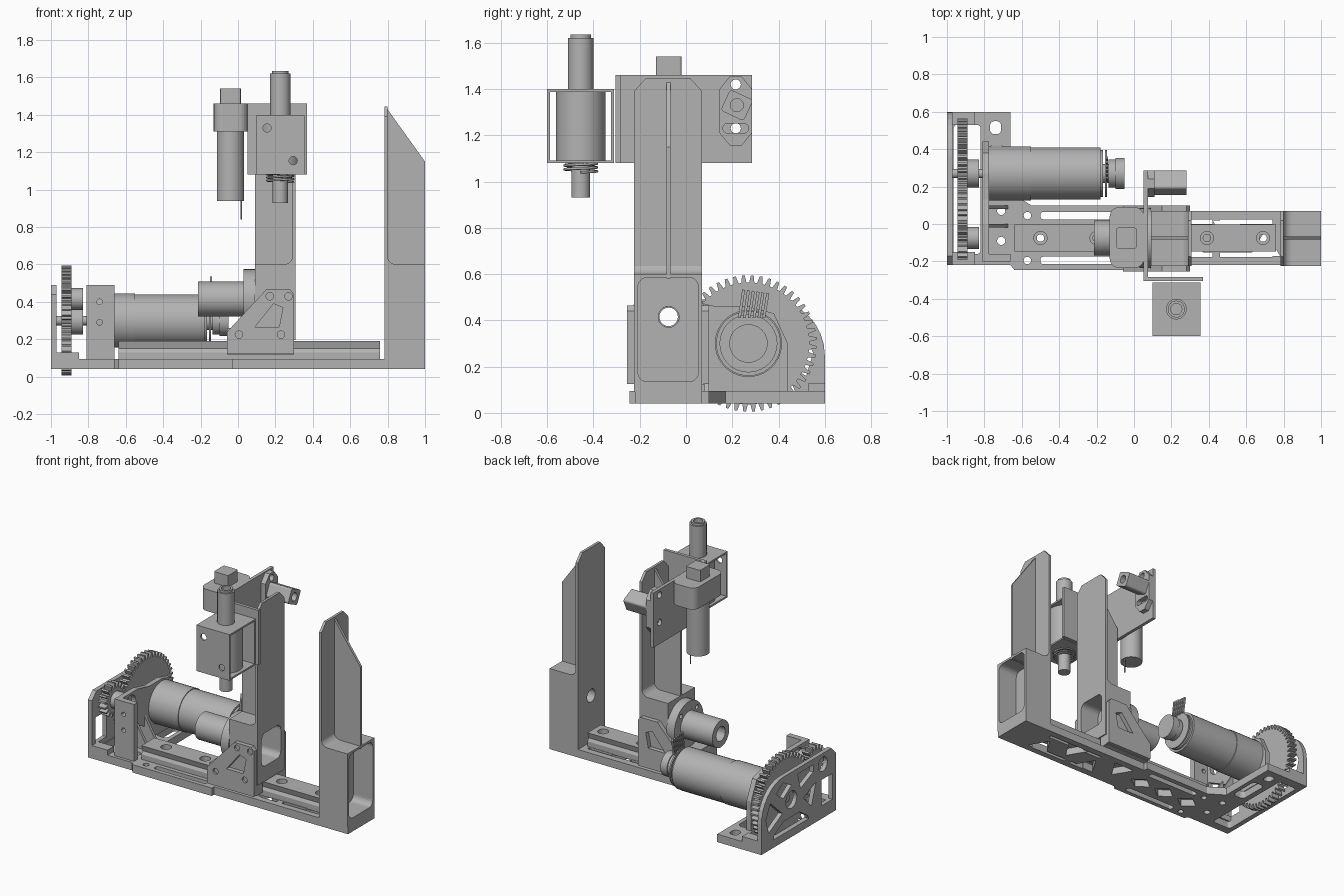
import bpy, bmesh
from math import sin, cos, pi, radians
from mathutils import Matrix, Vector

cube = bpy.data.objects.get("Cube")
if cube:
    bpy.data.objects.remove(cube)

grey = bpy.data.materials.new("machined grey")
grey.use_nodes = True
grey.diffuse_color = (0.45, 0.45, 0.45, 1)
grey.node_tree.nodes["Principled BSDF"].inputs["Base Color"].default_value = grey.diffuse_color


def finish(name, bm):
    bmesh.ops.recalc_face_normals(bm, faces=bm.faces[:])
    me = bpy.data.meshes.new(name)
    bm.to_mesh(me)
    bm.free()
    me.materials.append(grey)
    ob = bpy.data.objects.new(name, me)
    bpy.context.collection.objects.link(ob)
    return ob


def place(axis, u, v, w):
    return {"x": (w, u, v), "y": (u, w, v), "z": (u, v, w)}[axis]


def prism(name, pts, axis, a, b, cuts=()):
    """Extrude a flat outline along an axis from a to b, then remove the cutters."""
    bm = bmesh.new()
    lo = [bm.verts.new(place(axis, u, v, a)) for u, v in pts]
    hi = [bm.verts.new(place(axis, u, v, b)) for u, v in pts]
    bm.faces.new(lo)
    bm.faces.new(hi)
    for i in range(len(pts)):
        j = (i + 1) % len(pts)
        bm.faces.new((lo[i], lo[j], hi[j], hi[i]))
    return cut(finish(name, bm), cuts)


def cut(ob, cutters):
    if not cutters:
        return ob
    for c in cutters:
        mod = ob.modifiers.new("cut", "BOOLEAN")
        mod.operation, mod.object, mod.solver = "DIFFERENCE", c, "EXACT"
    bpy.context.view_layer.update()
    me = bpy.data.meshes.new_from_object(ob.evaluated_get(bpy.context.evaluated_depsgraph_get()))
    ob.modifiers.clear()
    ob.data = me
    for c in cutters:
        bpy.data.objects.remove(c)
    return ob


def rect(u0, u1, v0, v1, r=0.0, n=5):
    """Rectangle outline with optional rounded corners."""
    if not r:
        return [(u0, v0), (u1, v0), (u1, v1), (u0, v1)]
    corners = [(u1 - r, v1 - r), (u0 + r, v1 - r), (u0 + r, v0 + r), (u1 - r, v0 + r)]
    return [(cu + r * cos(pi / 2 * (k + i / n)), cv + r * sin(pi / 2 * (k + i / n)))
            for k, (cu, cv) in enumerate(corners) for i in range(n + 1)]


def ring(u, v, r, n=40):
    return [(u + r * cos(2 * pi * i / n), v + r * sin(2 * pi * i / n)) for i in range(n)]


def box(name, x0, x1, y0, y1, z0, z1, cuts=()):
    return prism(name, rect(x0, x1, y0, y1), "z", z0, z1, cuts)


def cyl(name, axis, u, v, r, a, b, cuts=()):
    ob = prism(name, ring(u, v, r), axis, a, b, cuts)
    for p in ob.data.polygons:
        p.use_smooth = len(p.vertices) == 4
    return ob


def holes(axis, spots, r, a, b):
    return [prism("cutter", ring(u, v, r, 20), axis, a, b) for u, v in spots]


def cutter(pts, axis, a, b):
    return prism("cutter", pts, axis, a, b)


def gear(name, u, v, r, teeth, a, b, cuts):
    pts = []
    for i in range(teeth):
        for f, d in ((0, -0.032), (0.25, -0.032), (0.42, 0), (0.72, 0), (0.92, -0.032)):
            t = 2 * pi * (i + f) / teeth
            pts.append((u + (r + d) * cos(t), v + (r + d) * sin(t)))
    return prism(name, pts, "x", a, b, cuts)


MID = -0.075           # centre line of rail and lead screw
SCREW = (MID, 0.415)   # lead screw axis in y, z
MOTOR = (0.27, 0.30)   # drive motor axis in y, z

# Base frame with truss openings
outline = [(-1, -0.22), (-0.66, -0.22), (-0.64, -0.245), (-0.03, -0.245), (-0.03, -0.22), (1, -0.22),
           (1, 0.07), (-0.03, 0.07), (-0.03, 0.1), (-0.55, 0.1), (-0.66, 0.17), (-0.66, 0.6), (-1, 0.6)]
cuts = [cutter(rect(-0.965, -0.82, -0.16, 0.53, 0.02), "z", 0, 0.2),
        cutter(rect(-0.78, -0.69, 0.2, 0.42, 0.03), "z", 0, 0.2),
        cutter(rect(-0.77, -0.71, 0.48, 0.55, 0.025), "z", 0, 0.2)]
for y in (0.045, -0.195):
    cuts.append(cutter(rect(-0.5, -0.1, y - 0.02, y + 0.02, 0.015), "z", 0, 0.2))
    cuts += holes("z", [(-0.57, y)], 0.02, 0, 0.2)
for i in range(4):
    x = 0.02 + i * 0.2
    up, down = (0.02, -0.17) if i % 2 else (-0.17, 0.02)
    cuts.append(cutter([(x, down), (x + 0.16, down), (x + 0.08, up * 0.7 + down * 0.3)], "z", 0, 0.2))
for i in range(3):
    x = -0.6 + i * 0.2
    cuts.append(cutter([(x, MID), (x + 0.08, MID - 0.06), (x + 0.16, MID), (x + 0.08, MID + 0.06)], "z", 0, 0.2))
for y in (0.012, -0.165):
    for x0, x1 in ((0.3, 0.42), (0.46, 0.74)):
        cuts.append(cutter(rect(x0, x1, y - 0.012, y + 0.012), "z", 0, 0.2))
cuts += holes("z", [(-0.71, 0.07), (-0.71, -0.09)], 0.022, 0, 0.2)
prism("base_frame", outline, "z", 0.04, 0.095, cuts)

# Linear rail
half = [(0.072, 0.09), (0.072, 0.13), (0.06, 0.15), (0.072, 0.19)]
rail = [(MID + y, z) for y, z in half] + [(MID - y, z) for y, z in reversed(half)]
spots = [(x, MID) for x in (-0.5, -0.2, 0.39, 0.69)]
prism("rail", rail, "x", -0.64, 0.76, holes("z", spots, 0.035, 0.15, 0.3) + holes("z", spots, 0.02, 0, 0.2))


# Jaws: a pocketed block, a gripping plate and a tapered web, facing each other
def jaw(name, face, back, z0, pocket):
    s = 1 if back > face else -1
    bore = cutter(ring(*SCREW, 0.045, 28), "x", face - s * 0.1, back + s * 0.1)
    block = prism(name + "_block", rect(-0.225, 0.07, z0, 0.6), "x", face, back, [pocket, bore])
    prism(name + "_plate", [(-0.225, 0.58), (0.07, 0.58), (0.07, 1.39), (0.02, 1.445), (-0.175, 1.445), (-0.225, 1.39)],
          "x", face, face + s * 0.018)
    prism(name + "_web", [(face, 0.58), (back, 0.58), (back, 1.15), (face + s * 0.01, 1.44), (face, 1.44)],
          "y", MID - 0.009, MID + 0.009)
    r, x = 0.05, face + s * 0.015
    fillet = [(x, 0.595)] + [(x + s * r * (1 - cos(t * pi / 12)), 0.6 + r * (1 - sin(t * pi / 12))) for t in range(7)]
    fillet.append((x + s * r, 0.595))
    prism(name + "_fillet", fillet, "y", -0.225, 0.07)


jaw("fixed_jaw", 0.782, 1.0, 0.09, cutter(rect(-0.208, 0.053, 0.135, 0.585, 0.04), "x", 0.85, 1.1))
jaw("moving_jaw", 0.308, 0.09, 0.195, cutter(rect(-0.18, 0.03, 0.3, 0.53, 0.04), "x", 0.16, 0.4))

# Carriage and triangular side brackets
cap = [(-0.225, 0.12), (-0.16, 0.12), (-0.16, 0.2), (0.01, 0.2), (0.01, 0.12), (0.075, 0.12), (0.075, 0.26), (-0.225, 0.26)]
prism("carriage", cap, "x", -0.06, 0.3)
for side, y0 in (("front", -0.255), ("back", 0.07)):
    c = holes("y", [(0.17, 0.43), (0.27, 0.43), (0.005, 0.225), (0.23, 0.225)], 0.02, y0 - 0.1, y0 + 0.015)
    c.append(cutter([(0.09, 0.265), (0.22, 0.265), (0.24, 0.37), (0.19, 0.39)], "y", y0 - 0.1, y0 + 0.1))
    prism(side + "_bracket", [(-0.06, 0.125), (0.3, 0.125), (0.3, 0.44), (0.28, 0.465), (0.15, 0.465), (-0.04, 0.26),
                              (-0.06, 0.24)], "y", y0, y0 + 0.03, c)

# Lead screw nut with flange
cyl("nut_flange", "x", *SCREW, 0.16, 0.03, 0.092,
    holes("x", [(MID + 0.125 * cos(a), 0.415 + 0.125 * sin(a)) for a in (0.8, 2.35, 3.93, 5.5)], 0.015, 0, 0.2)
    + holes("x", [SCREW], 0.045, -0.1, 0.2))
cyl("nut_barrel", "x", *SCREW, 0.093, -0.215, 0.035, holes("x", [SCREW], 0.05, -0.4, 0.2))

# End plate with lightening holes
arc = [(0.36 + 0.24 * cos(i * pi / 16), 0.25 + 0.24 * sin(i * pi / 16)) for i in range(9)]
end = [(0.6, 0.04)] + arc + [(-0.17, 0.49), (-0.22, 0.44), (-0.22, 0.04)]
cuts = holes("x", [SCREW], 0.05, -1.1, -0.9) + holes("x", [MOTOR], 0.06, -1.1, -0.9)
for pts in ([(0.05, 0.03), (0.5, 0.03), (0.46, 0.12), (0.36, 0.18), (0.18, 0.18), (0.09, 0.12)],
            [(0.37, 0.24), (0.52, 0.16), (0.55, 0.26), (0.5, 0.36)],
            [(0.27, 0.4), (0.36, 0.34), (0.44, 0.4), (0.36, 0.45)],
            [(0.03, 0.4), (0.17, 0.34), (0.2, 0.45), (0.03, 0.45)],
            [(0.0, 0.32), (0.14, 0.26), (0.05, 0.17)],
            [(-0.18, 0.31), (-0.06, 0.31), (-0.06, 0.13), (-0.18, 0.13)]):
    cuts.append(cutter(pts, "x", -1.1, -0.9))
prism("end_plate", end, "x", -1, -0.97, cuts)
box("end_foot_front", -0.99, -0.85, -0.22, -0.15, 0.09, 0.13)
box("end_foot_back", -0.99, -0.85, 0.53, 0.6, 0.09, 0.13)

# Motor mount
wall = [(-0.2, 0.09), (0.44, 0.09), (0.44, 0.3), (0.38, 0.43), (0.27, 0.46), (0.13, 0.46), (0.0, 0.49), (-0.2, 0.49)]
cuts = holes("x", [SCREW], 0.06, -1, -0.7)
cuts += [cutter([(-0.15, 0.13), (0.08, 0.13), (0.08, 0.2), (-0.15, 0.32)], "x", -0.9, -0.7)]
prism("motor_mount_wall", wall, "x", -0.81, -0.775, cuts)
box("motor_mount_front", -0.805, -0.66, -0.2, -0.16, 0.09, 0.49, holes("y", [(-0.74, 0.4), (-0.74, 0.29)], 0.015, -0.3, -0.1))
for y in (-0.02, 0.08):
    prism("motor_mount_gusset", [(-0.78, 0.09), (-0.67, 0.09), (-0.78, 0.28)], "y", y, y + 0.02)

# Gear train
gear("drive_gear", *MOTOR, 0.295, 48, -0.945, -0.89, [])
gear("pinion", *SCREW, 0.115, 18, -0.945, -0.89, holes("x", [SCREW], 0.04, -1, -0.8))
cyl("drive_hub", "x", *MOTOR, 0.075, -0.89, -0.83)
cyl("pinion_hub", "x", *SCREW, 0.058, -0.89, -0.83, holes("x", [SCREW], 0.04, -1, -0.8))
cyl("drive_shaft", "x", *MOTOR, 0.025, -0.97, -0.75)

# Drive motor with encoder and pins
for name, r, a, b in (("gearbox", 0.145, -0.775, -0.55), ("motor_can", 0.14, -0.55, -0.18), ("motor_cap", 0.125, -0.18, -0.165),
                      ("motor_boss", 0.05, -0.17, -0.12), ("encoder_board", 0.125, -0.155, -0.145),
                      ("encoder_wheel", 0.075, -0.135, -0.1), ("encoder_hub", 0.083, -0.1, -0.05)):
    cyl(name, "x", *MOTOR, r, a, b)
for i in range(6):
    y = 0.225 + i * 0.021
    prism("header_pin", [(y, 0.41), (y + 0.012, 0.41), (y + 0.03, 0.53 - i * 0.003), (y + 0.018, 0.535 - i * 0.003)],
          "x", -0.15, -0.138)

# Angled sensor bracket
box("sensor_side_plate", 0.052, 0.075, -0.3, 0.285, 1.08, 1.46,
    holes("x", [(0.215, 1.42), (0.215, 1.23)], 0.022, 0, 0.2))
box("sensor_front_plate", 0.052, 0.37, -0.305, -0.283, 1.08, 1.46)

# Probe housing, an open frame around a plunger
box("housing_front", 0.1, 0.355, -0.6, -0.588, 1.08, 1.4, holes("y", [(0.155, 1.33), (0.295, 1.155)], 0.022, -0.7, -0.5))
box("housing_back", 0.1, 0.355, -0.325, -0.312, 1.08, 1.4)
box("housing_top", 0.1, 0.355, -0.6, -0.312, 1.388, 1.4)
box("housing_bottom", 0.1, 0.355, -0.6, -0.312, 1.08, 1.092)
P = (0.226, -0.455)
cyl("plunger_coil", "z", *P, 0.107, 1.09, 1.39)
cyl("plunger_top", "z", *P, 0.055, 1.39, 1.62, holes("z", [P], 0.03, 1.55, 1.7))
cyl("plunger_rim", "z", *P, 0.045, 1.62, 1.635, holes("z", [P], 0.03, 1.5, 1.7))
cyl("plunger_tip", "z", *P, 0.041, 0.93, 1.09)

# Return spring
curve = bpy.data.curves.new("return_spring", "CURVE")
curve.dimensions, curve.bevel_depth, curve.bevel_resolution = "3D", 0.006, 1
spline = curve.splines.new("POLY")
spline.points.add(72)
for i, p in enumerate(spline.points):
    a = i * pi / 12
    p.co = (P[0] + 0.07 * cos(a), P[1] + 0.07 * sin(a), 1.04 + 0.05 * i / 72, 1)
curve.materials.append(grey)
bpy.context.collection.objects.link(bpy.data.objects.new("return_spring", curve))

# Cylinder probe in its clamp
prism("clamp", rect(-0.13, 0.053, -0.235, 0.09, 0.05), "z", 1.31, 1.46)
cyl("probe_body", "z", -0.04, MID, 0.073, 0.94, 1.32)
prism("probe_cap", rect(-0.095, 0.015, MID - 0.055, MID + 0.055, 0.01), "z", 1.45, 1.54)
cyl("probe_wire", "z", 0.018, MID, 0.004, 0.84, 0.95)

# Tilting eye on an eight-sided plate
octo = [(0.19, 1.155), (0.24, 1.155), (0.285, 1.21), (0.285, 1.4), (0.24, 1.455), (0.19, 1.455), (0.145, 1.4), (0.145, 1.21)]
prism("eye_plate", octo, "x", 0.075, 0.11,
      [cutter(rect(0.16, 0.27, 1.21, 1.25, 0.018), "x", 0, 0.2)] + holes("x", [(0.215, 1.42)], 0.022, 0, 0.2))
eye = prism("eye", rect(-0.055, 0.055, -0.05, 0.05, 0.015), "x", 0, 0.18,
            holes("x", [(0, 0)], 0.028, 0.1, 0.3))
eye.data.transform(Matrix.Translation((0.1, 0.22, 1.33)) @ Matrix.Rotation(radians(-25), 4, "X"))
